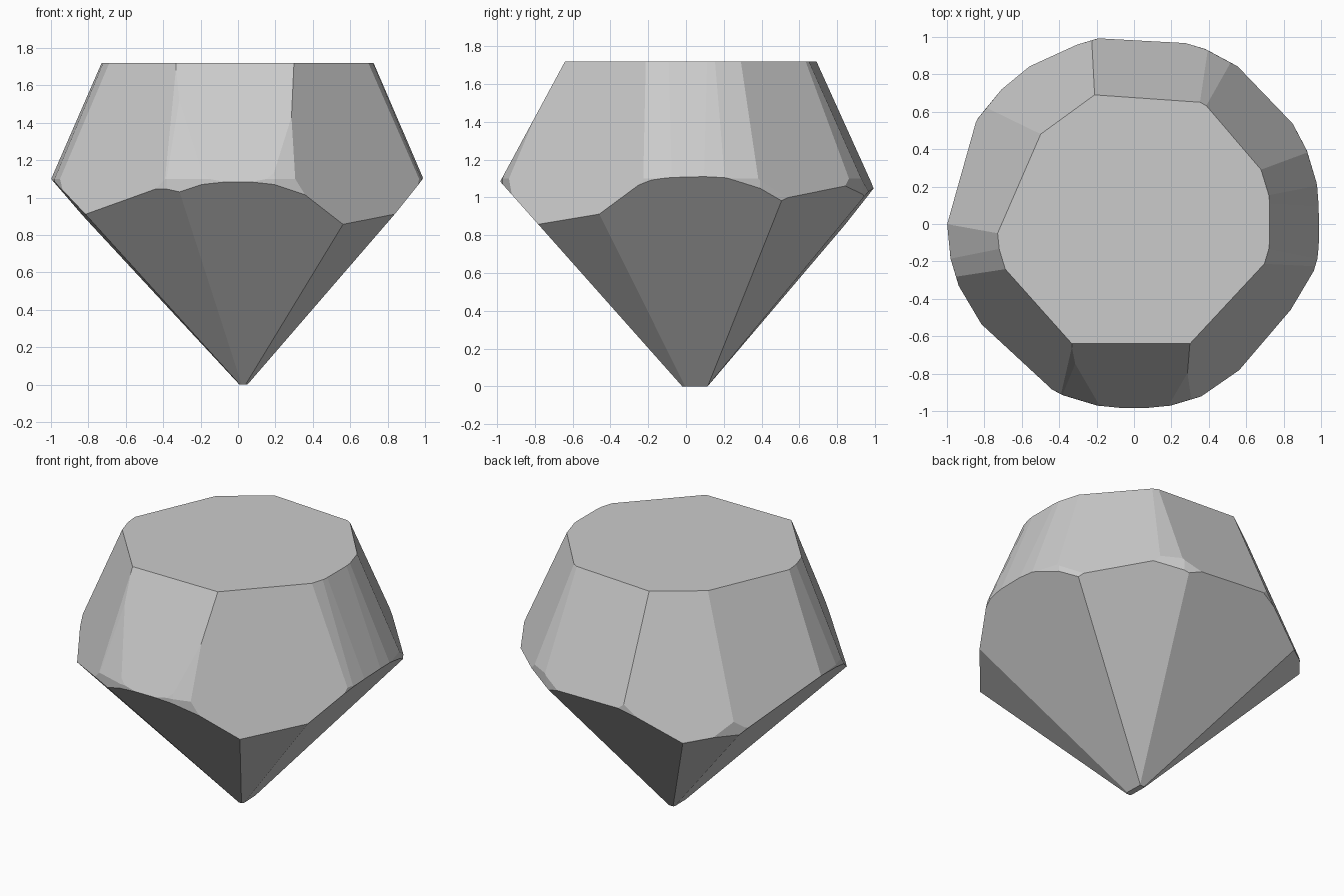
import bpy, bmesh
from mathutils import Vector

cube = bpy.data.objects.get("Cube")
if cube:
    bpy.data.objects.remove(cube, do_unlink=True)

TOP = 1.72

# Stone colour
stone = bpy.data.materials.new("stone grey")
stone.use_nodes = True
grey = (0.6, 0.6, 0.6, 1)
stone.diffuse_color = grey
stone.node_tree.nodes["Principled BSDF"].inputs["Base Color"].default_value = grey


def cut(bm, point, normal):
    """Slice everything beyond a plane off the solid and cap the cut."""
    geom = bm.verts[:] + bm.edges[:] + bm.faces[:]
    res = bmesh.ops.bisect_plane(bm, geom=geom, dist=1e-5, plane_co=point,
                                 plane_no=normal, clear_outer=True)
    edges = [e for e in res["geom_cut"]
             if isinstance(e, bmesh.types.BMEdge) and e.is_boundary]
    if edges:
        bmesh.ops.edgeloop_fill(bm, edges=edges)


def crown_facet(bm, nx, ny, reach, flare):
    """Upper facet: reach from the axis at the table, widening downwards."""
    n = Vector((nx, ny, 0)).normalized()
    cut(bm, n * reach + Vector((0, 0, TOP)), n + Vector((0, 0, flare)))


def pavilion_facet(bm, sx, sy, px, py):
    """Lower facet: rises with slopes sx, sy from a point at the tip."""
    cut(bm, Vector((px, py, 0)), Vector((sx, sy, -1)))


# Rough stone: a turned drum with a tapered shoulder
bm = bmesh.new()
sides = 32
rings = []
for radius, z in ((1.015, -0.2), (1.0, 1.1), (0.735, TOP)):
    ring = bmesh.ops.create_circle(bm, segments=sides, radius=radius)["verts"]
    bmesh.ops.translate(bm, verts=ring, vec=(0, 0.01, z))
    rings.append(ring)
for low, high in zip(rings, rings[1:]):
    for i in range(sides):
        j = (i + 1) % sides
        bm.faces.new((low[i], low[j], high[j], high[i]))
bm.faces.new(rings[0][::-1])
bm.faces.new(rings[-1])
bmesh.ops.recalc_face_normals(bm, faces=bm.faces[:])

# Crown facets around the flat table
for facet in ((0, -1, 0.64, 0.54), (0.73, -0.68, 0.655, 0.335),
              (1, 0, 0.725, 0.43), (0.76, 0.65, 0.705, 0.4),
              (0.07, 1, 0.674, 0.45), (-0.59, 0.81, 0.682, 0.38),
              (-0.92, 0.4, 0.649, 0.43), (-0.75, -0.67, 0.674, 0.36)):
    crown_facet(bm, *facet)

# Pavilion facets down to the tip
for facet in ((0, -1.125, 0.03, -0.02), (-0.51, -0.94, 0.02, -0.02),
              (-1.09, -0.02, 0.01, 0), (-0.72, 0.6, 0.02, 0.12),
              (0.03, 1.2, 0, 0.115), (0.755, 0.93, 0.04, 0.12),
              (1.18, 0.04, 0.05, 0), (0.84, -0.55, 0.04, -0.02)):
    pavilion_facet(bm, *facet)

# Tiny flat at the very tip
cut(bm, Vector((0, 0, 0)), Vector((0, 0, -1)))

bmesh.ops.remove_doubles(bm, verts=bm.verts[:], dist=0.002)
bmesh.ops.recalc_face_normals(bm, faces=bm.faces[:])
mesh = bpy.data.meshes.new("cut_gem")
bm.to_mesh(mesh)
bm.free()
mesh.materials.append(stone)
gem = bpy.data.objects.new("cut_gem", mesh)
bpy.context.collection.objects.link(gem)
